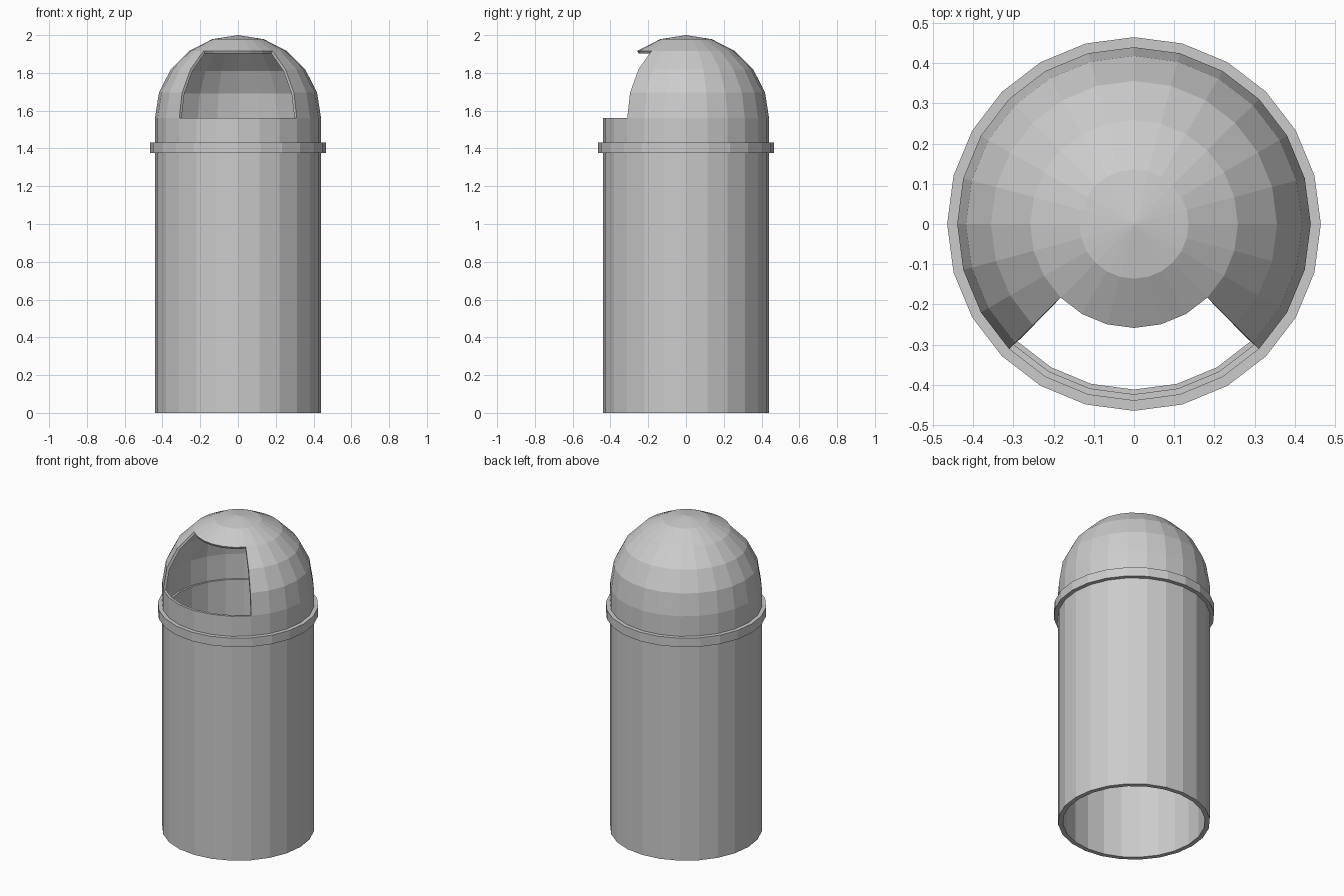
import bpy, bmesh, math

if "Cube" in bpy.data.objects:
    bpy.data.objects.remove(bpy.data.objects["Cube"])

SIDES = 24


def lathe(name, profile, closed, skip=lambda ring, seg: False):
    """Revolve (radius, z) points around z; skip leaves faces out."""
    bm = bmesh.new()
    rings = []
    for r, z in profile:
        if r == 0:
            rings.append([bm.verts.new((0, 0, z))] * SIDES)
        else:
            rings.append([bm.verts.new((r * math.cos(math.tau * i / SIDES),
                                        r * math.sin(math.tau * i / SIDES), z))
                          for i in range(SIDES)])
    n = len(rings)
    for j in range(n if closed else n - 1):
        a, b = rings[j], rings[(j + 1) % n]
        for i in range(SIDES):
            if skip(j, i):
                continue
            k = (i + 1) % SIDES
            quad = [a[i], a[k], b[k], b[i]]
            bm.faces.new(list(dict.fromkeys(quad)))
    mesh = bpy.data.meshes.new(name)
    bm.to_mesh(mesh)
    bm.free()
    ob = bpy.data.objects.new(name, mesh)
    bpy.context.collection.objects.link(ob)
    return ob


# Open-ended tube body
lathe("bin_body", [(0.44, 0), (0.44, 1.4), (0.412, 1.4), (0.412, 0)], True)

# Raised band where the lid meets the body
lathe("rim_band", [(0.465, 1.375), (0.465, 1.432), (0.43, 1.432), (0.43, 1.375)], True)

# Domed lid: short collar plus hemisphere, with a front opening
R, BASE = 0.44, 1.56
profile = [(R, 1.4)]
for k in range(5):
    a = math.radians(18 * k)
    profile.append((R * math.cos(a), BASE + R * math.sin(a)))
profile.append((0, BASE + R))
lid = lathe("domed_lid", profile, False,
            lambda ring, seg: 1 <= ring <= 3 and 15 <= seg <= 20)

# Wall thickness of the lid, grown inward
wall = lid.modifiers.new("wall", 'SOLIDIFY')
wall.thickness = 0.016
wall.offset = -1
wall.use_even_offset = True
